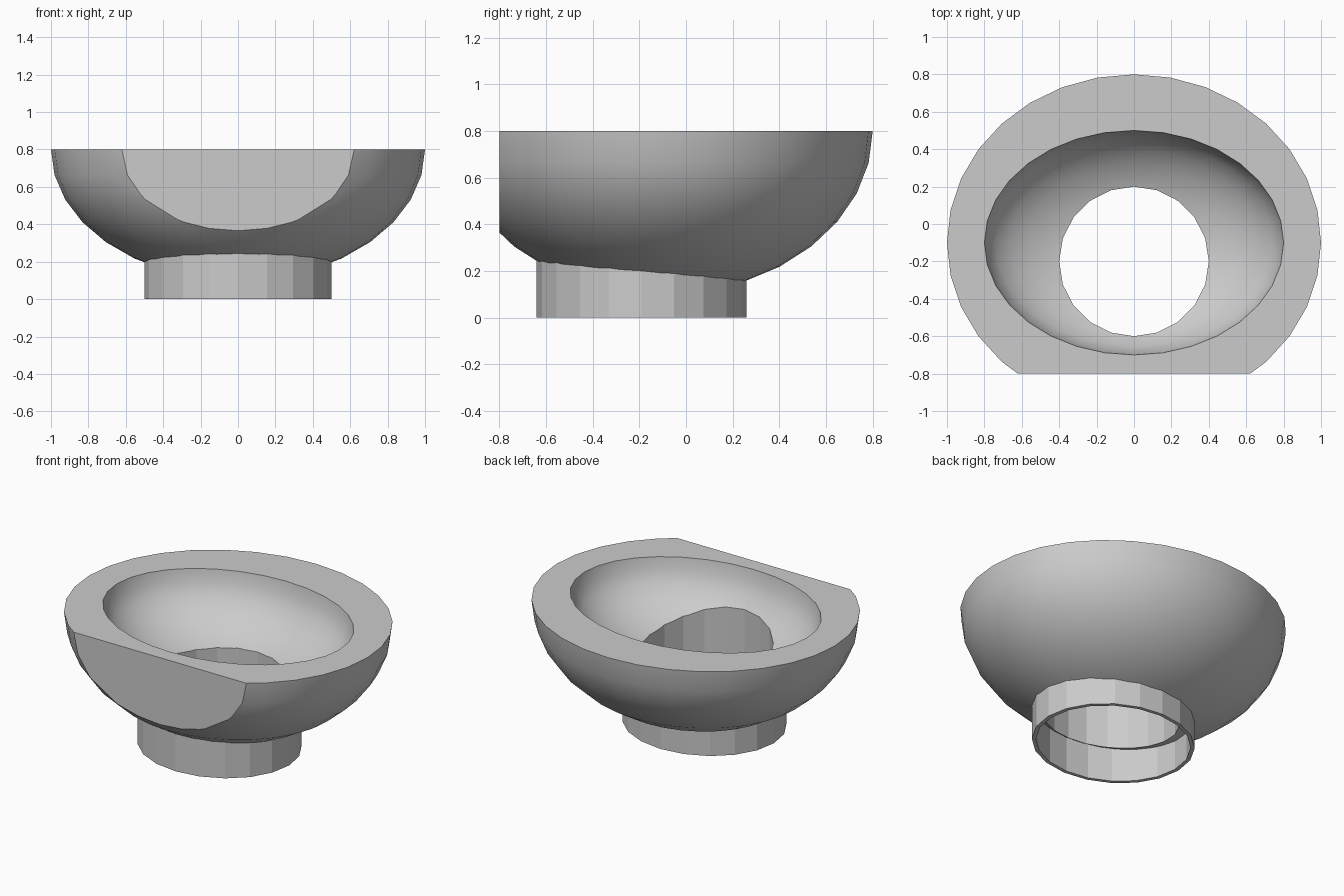
import bpy

cube = bpy.data.objects.get("Cube")
if cube:
    bpy.data.objects.remove(cube, do_unlink=True)

grey = bpy.data.materials.new("plain_grey")
grey.use_nodes = True
COLOR = (0.6, 0.6, 0.6, 1)
grey.diffuse_color = COLOR
grey.node_tree.nodes["Principled BSDF"].inputs["Base Color"].default_value = COLOR

RIM = 0.8      # height of the bowl rim
MID_Y = -0.1   # bowl centre


def finish(name, smooth):
    obj = bpy.context.object
    obj.name = name
    bpy.ops.object.transform_apply(location=True, rotation=True, scale=True)
    obj.data.materials.append(grey)
    for face in obj.data.polygons:
        face.use_smooth = smooth
    return obj


def ellipsoid(name, radii):
    bpy.ops.mesh.primitive_uv_sphere_add(segments=32, ring_count=16,
                                         location=(0, MID_Y, RIM))
    bpy.context.object.scale = radii
    return finish(name, True)


def tube(name, rx, ry, y, z0, z1):
    bpy.ops.mesh.primitive_cylinder_add(vertices=20, radius=1, depth=1,
                                        location=(0, y, (z0 + z1) / 2))
    bpy.context.object.scale = (rx, ry, z1 - z0)
    return finish(name, False)


def box(name, size, location):
    bpy.ops.mesh.primitive_cube_add(size=1, location=location)
    bpy.context.object.scale = size
    return finish(name, False)


def cut(target, *cutters):
    """Subtract each cutter from the target, then discard it."""
    for cutter in cutters:
        cutter.hide_render = True
        mod = target.modifiers.new("cut", 'BOOLEAN')
        mod.operation = 'DIFFERENCE'
        mod.solver = 'EXACT'
        mod.object = cutter
        bpy.context.view_layer.objects.active = target
        bpy.ops.object.modifier_apply(modifier=mod.name)
        bpy.data.objects.remove(cutter, do_unlink=True)


OUTER = (1, 0.9, 0.7)

# Bowl: half ellipsoid, flattened at the front, hollowed and drilled through
bowl = ellipsoid("bowl", OUTER)
cut(bowl,
    box("top_cutter", (3, 3, 1), (0, 0, RIM + 0.5)),
    box("front_cutter", (3, 1, 3), (0, -1.3, RIM)),
    ellipsoid("hollow_cutter", (0.8, 0.6, 0.4)),
    tube("hole_cutter", 0.4, 0.4, -0.2, -0.2, 1.2))

# Foot ring: thin oval tube that ends at the underside of the bowl
foot = tube("foot_ring", 0.5, 0.45, -0.19, 0, 0.4)
cut(foot,
    tube("foot_bore", 0.475, 0.4275, -0.19, -0.2, 0.6),
    ellipsoid("underside_cutter", OUTER))
